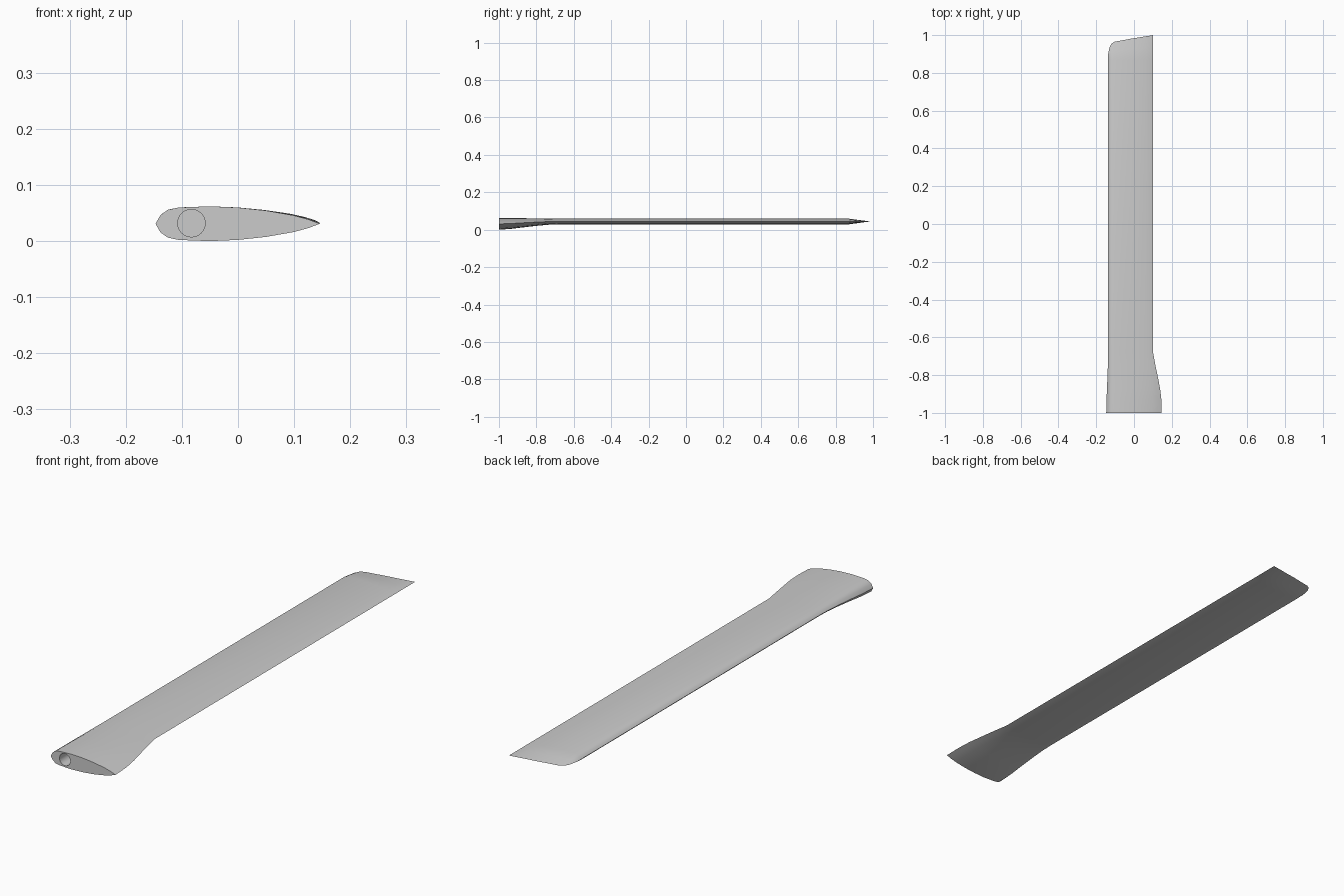
import bpy, bmesh, math

if "Cube" in bpy.data.objects:
    bpy.data.objects.remove(bpy.data.objects["Cube"])

# Symmetric airfoil: chord fraction, half-thickness fraction, y of the swept tip edge
FOIL = [(0, 0, .90), (.03, .5, .935), (.075, .8, .955), (.14, .93, .965),
        (.33, 1, .973), (.5, .93, .981), (.67, .76, .987), (.84, .48, .994),
        (.93, .25, .997), (1, 0, 1.0)]
LOOP = [(p, 1) for p in FOIL] + [(p, -1) for p in FOIL[-2:0:-1]]

# Stations along the span: y, leading x, trailing x, half thickness, centre z
STATIONS = [(-1.0, -.147, .146, .031, .031), (-.93, -.1455, .145, .0285, .0335),
            (-.87, -.143, .138, .0245, .037), (-.80, -.140, .124, .020, .0405),
            (-.73, -.138, .110, .0165, .0435), (-.68, -.137, .101, .0153, .0440),
            (.87, -.137, .101, .0153, .0440)]


def ring(bm, y, x0, x1, h, zc, tip=0.0):
    """One airfoil loop; tip blends y towards the swept end edge."""
    return [bm.verts.new((x0 + u * (x1 - x0), y + (ty - y) * tip, zc + s * h * t))
            for (u, t, ty), s in LOOP]


# Blade: flared root, constant section, tip pinched to a thin edge
bm = bmesh.new()
rings = [ring(bm, *s) for s in STATIONS]
y, x0, x1, h, zc = STATIONS[-1]
rings.append(ring(bm, y, x0, x1, h * .55, zc, .5))
rings.append(ring(bm, y, x0, x1, 0, zc, 1))
n = len(LOOP)
for a, b in zip(rings, rings[1:]):
    for i in range(n):
        j = (i + 1) % n
        bm.faces.new((a[i], a[j], b[j], b[i]))
bm.faces.new(rings[0])
bmesh.ops.remove_doubles(bm, verts=bm.verts, dist=1e-5)
bmesh.ops.recalc_face_normals(bm, faces=bm.faces)
mesh = bpy.data.meshes.new("blade")
bm.to_mesh(mesh)
bm.free()
blade = bpy.data.objects.new("blade", mesh)
bpy.context.collection.objects.link(blade)

# Round mounting socket in the root face
bpy.ops.mesh.primitive_cylinder_add(vertices=32, radius=.0245, depth=.16,
                                    location=(-.083, -1.0, .032),
                                    rotation=(math.pi / 2, 0, 0))
cutter = bpy.context.object
cutter.name = "socket_cutter"
cutter.hide_render = True
cutter.display_type = 'WIRE'

bpy.context.view_layer.objects.active = blade
cutter.select_set(False)
blade.select_set(True)
cut = blade.modifiers.new("socket", 'BOOLEAN')
cut.operation = 'DIFFERENCE'
cut.solver = 'EXACT'
cut.object = cutter
bpy.ops.object.modifier_apply(modifier=cut.name)
bpy.data.objects.remove(cutter)
bpy.ops.object.shade_smooth_by_angle(angle=math.radians(30))
